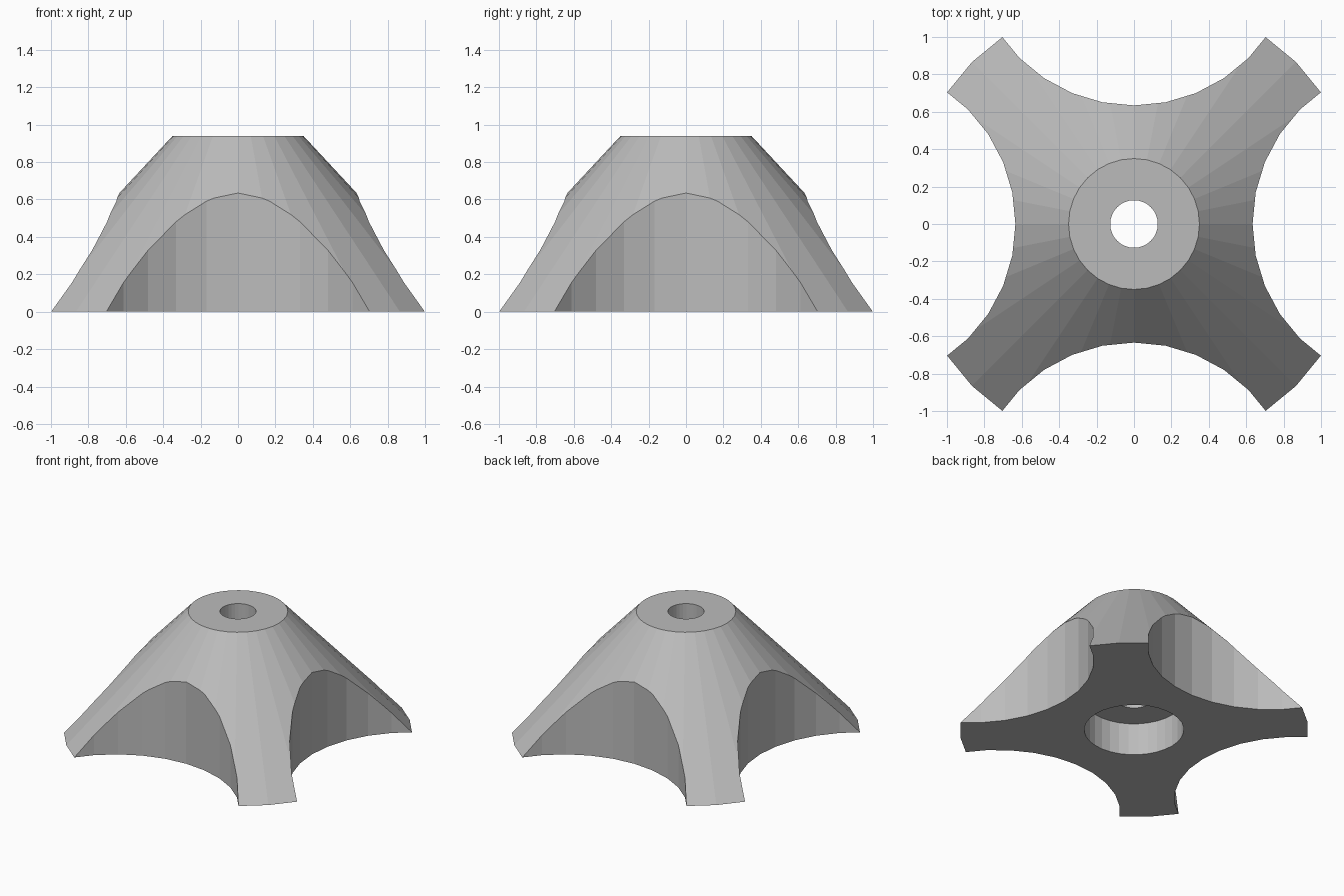
import bpy
from math import cos, sin, pi

cube = bpy.data.objects.get("Cube")
if cube:
    bpy.data.objects.remove(cube, do_unlink=True)

HEIGHT = 0.94
BASE_R = 1.2247
HUB_R = 0.35
SIDES = 32

grey = bpy.data.materials.new("plain grey")
grey.use_nodes = True
colour = (0.5, 0.5, 0.5, 1)
grey.diffuse_color = colour
grey.node_tree.nodes["Principled BSDF"].inputs["Base Color"].default_value = colour


def frustum(name, r_bottom, r_top, z0, z1, x=0, y=0):
    """Upright cone or cylinder spanning z0 to z1."""
    bpy.ops.mesh.primitive_cone_add(
        vertices=SIDES, radius1=r_bottom, radius2=r_top,
        depth=z1 - z0, location=(x, y, (z0 + z1) / 2))
    obj = bpy.context.object
    obj.name = name
    obj.data.materials.append(grey)
    return obj


# Tapered body
stand = frustum("four_legged_stand", BASE_R, HUB_R, 0, HEIGHT)

# Four round scoops that leave the legs, the shaft hole and the wide recess below
cutters = [frustum("scoop_cutter", 0.866, 0.866, -0.2, 1.2,
                   1.5 * cos(i * pi / 2), 1.5 * sin(i * pi / 2)) for i in range(4)]
cutters.append(frustum("shaft_hole_cutter", 0.127, 0.127, -0.2, 1.2))
cutters.append(frustum("recess_cutter", HUB_R, HUB_R, -0.2, 0.25))

for cutter in cutters:
    cutter.hide_render = True
    bpy.ops.object.select_all(action="DESELECT")
    stand.select_set(True)
    bpy.context.view_layer.objects.active = stand
    mod = stand.modifiers.new("cut", "BOOLEAN")
    mod.operation = "DIFFERENCE"
    mod.solver = "EXACT"
    mod.object = cutter
    bpy.ops.object.modifier_apply(modifier=mod.name)
    bpy.data.objects.remove(cutter, do_unlink=True)

# Crisp facets
bpy.ops.object.shade_flat()
